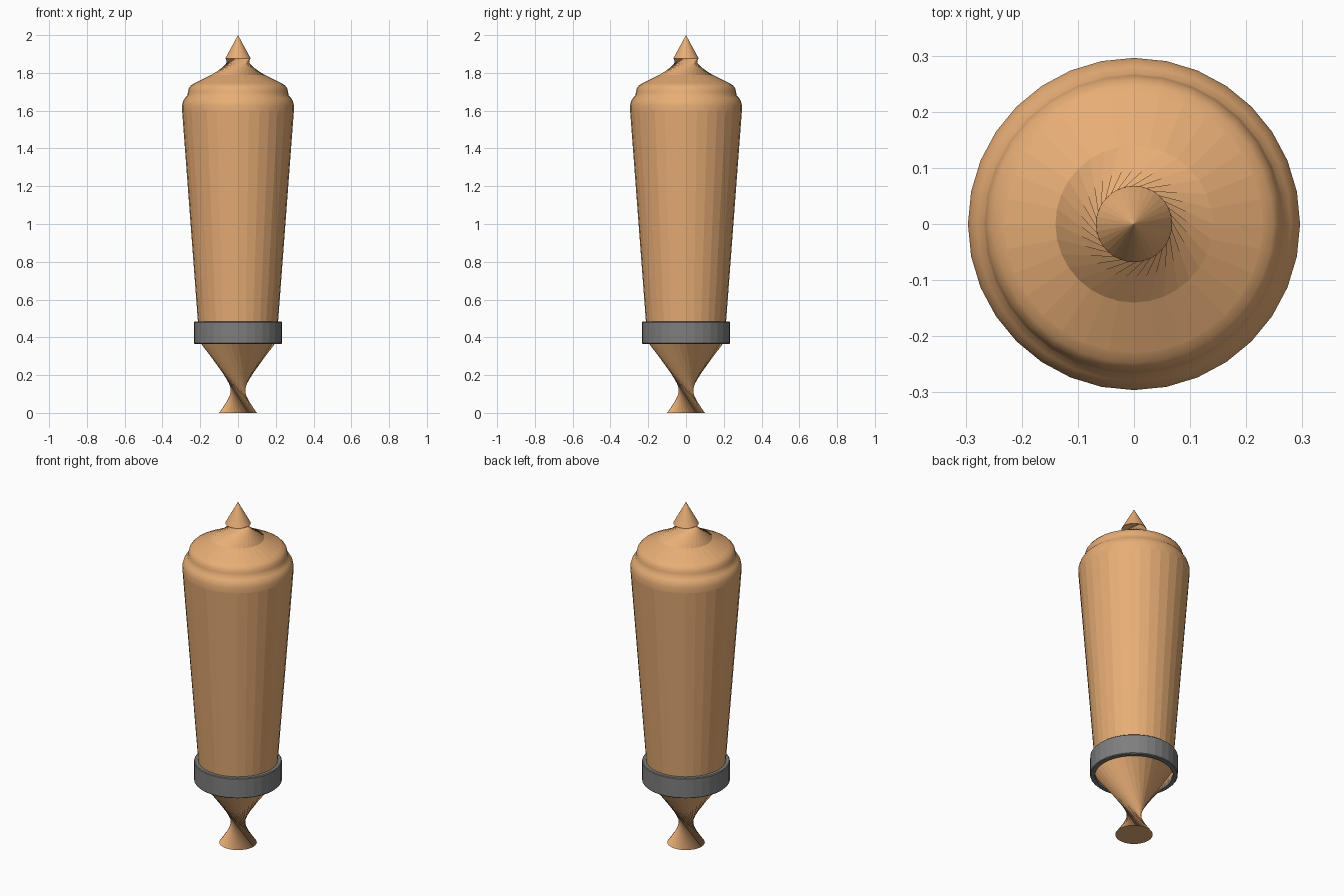
import bpy, bmesh
from math import sin, cos, tau

if "Cube" in bpy.data.objects:
    bpy.data.objects.remove(bpy.data.objects["Cube"])

N = 32


def material(name, rgb):
    m = bpy.data.materials.new(name)
    m.diffuse_color = (*rgb, 1)
    m.use_nodes = True
    m.node_tree.nodes["Principled BSDF"].inputs["Base Color"].default_value = m.diffuse_color
    return m


wood = material("orange", (0.80, 0.42, 0.18))
dark = material("dark_grey", (0.21, 0.21, 0.21))


def lathe(name, rings, mat, closed=False, smooth_bands=()):
    """Rings are (radius, z, rotation in steps); radius 0 makes a point."""
    bm = bmesh.new()
    loops = []
    for r, z, k in rings:
        if r == 0:
            loops.append([bm.verts.new((0, 0, z))] * N)
        else:
            loops.append([bm.verts.new((r * cos(tau * (i + k) / N), r * sin(tau * (i + k) / N), z))
                          for i in range(N)])
    pairs = list(zip(loops, loops[1:]))
    if closed:
        pairs.append((loops[-1], loops[0]))
    for n, (a, b) in enumerate(pairs):
        for i in range(N):
            j = (i + 1) % N
            corners = list(dict.fromkeys((a[i], a[j], b[j], b[i])))
            f = bm.faces.new(corners)
            f.smooth = n in smooth_bands
    # cap open ends
    if not closed:
        if rings[0][0]:
            bm.faces.new(loops[0][::-1])
        if rings[-1][0]:
            bm.faces.new(loops[-1])
    me = bpy.data.meshes.new(name)
    bm.to_mesh(me)
    bm.free()
    me.materials.append(mat)
    ob = bpy.data.objects.new(name, me)
    bpy.context.collection.objects.link(ob)
    return ob


# Tapered body: twisted foot, rounded stepped shoulder, twisted neck
lathe("body", [
    (0.10, 0.0, 13), (0.21, 0.385, 0), (0.212, 0.48, 0), (0.296, 1.60, 0),
    (0.296, 1.63, 0), (0.291, 1.65, 0), (0.280, 1.668, 0), (0.268, 1.68, 0),
    (0.265, 1.70, 0), (0.260, 1.72, 0), (0.248, 1.735, 0), (0.230, 1.745, 0),
    (0.14, 1.79, 0), (0.067, 1.877, 9)], wood, smooth_bands=range(3, 11))

# Pointed tip
lathe("tip", [(0.068, 1.875, 0), (0.0, 2.0, 0)], wood)

# Dark collar ring
lathe("collar", [(0.208, 0.365, 0), (0.230, 0.365, 0), (0.234, 0.369, 0), (0.234, 0.479, 0),
                 (0.230, 0.483, 0), (0.208, 0.483, 0)], dark, closed=True)
